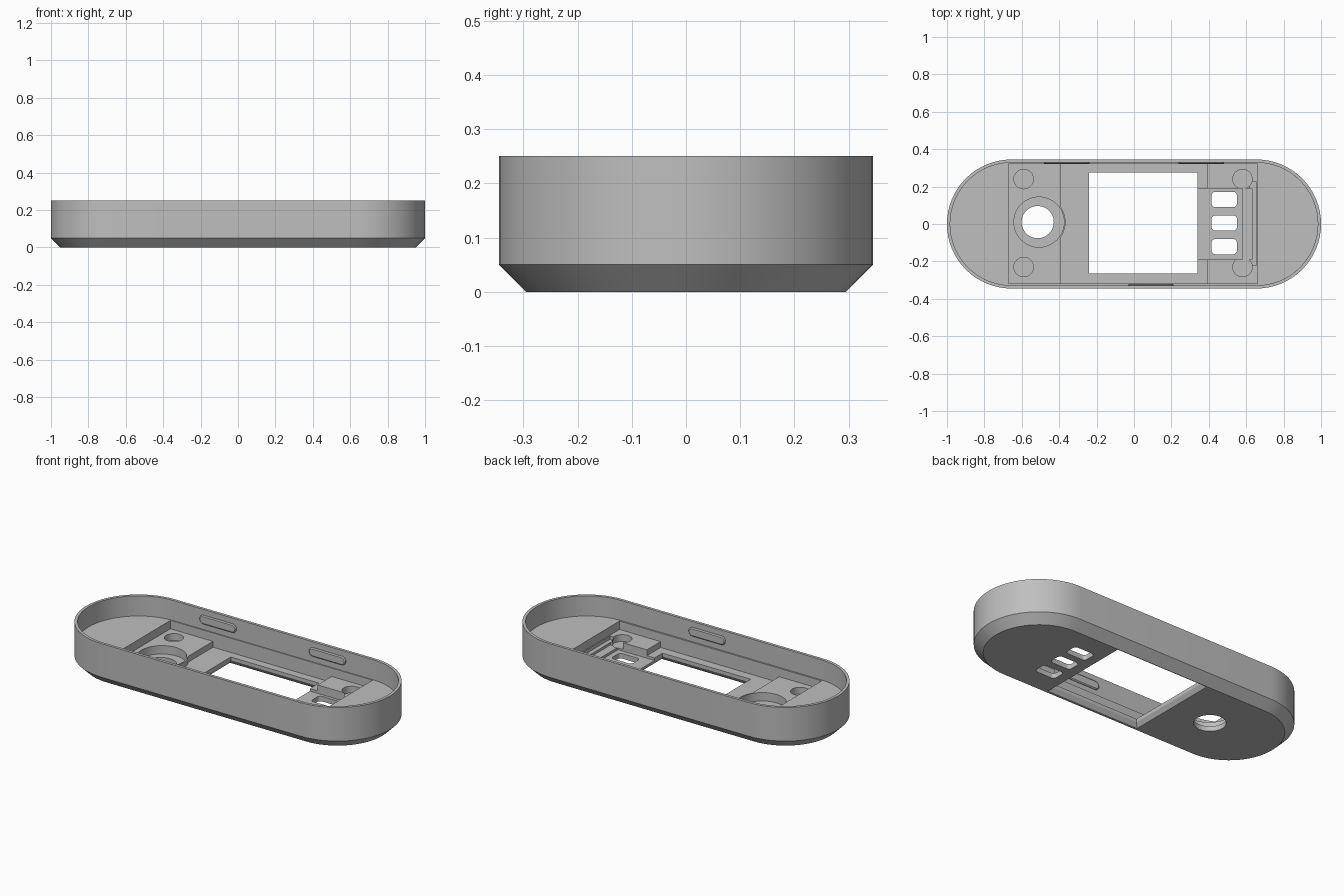
import bpy, bmesh, math
from mathutils import Matrix

cube = bpy.data.objects.get("Cube")
if cube:
    bpy.data.objects.remove(cube, do_unlink=True)

grey = bpy.data.materials.new("plain_grey")
grey.use_nodes = True
COLOUR = (0.52, 0.52, 0.52, 1)
grey.diffuse_color = COLOUR
grey.node_tree.nodes["Principled BSDF"].inputs["Base Color"].default_value = COLOUR


def capsule(half, r, steps=32):
    """Outline of two half circles joined by straight sides along x."""
    pts = []
    for cx, start in ((half, -math.pi / 2), (-half, math.pi / 2)):
        for i in range(steps + 1):
            a = start + math.pi * i / steps
            pts.append((cx + r * math.cos(a), r * math.sin(a)))
    return pts


def circle(x, y, r, n=48):
    return [(x + r * math.cos(2 * math.pi * i / n), y + r * math.sin(2 * math.pi * i / n))
            for i in range(n)]


def rect(x0, x1, y0, y1):
    return [(x0, y0), (x1, y0), (x1, y1), (x0, y1)]


def rounded(x0, x1, y0, y1, r, n=6):
    pts = []
    corners = ((x1 - r, y0 + r), (x1 - r, y1 - r), (x0 + r, y1 - r), (x0 + r, y0 + r))
    for k, (cx, cy) in enumerate(corners):
        for i in range(n + 1):
            a = math.pi / 2 * (k - 1 + i / n)
            pts.append((cx + r * math.cos(a), cy + r * math.sin(a)))
    return pts


def loft(name, layers, matrix=None):
    """Closed solid through (outline, z) layers of equal point count."""
    bm = bmesh.new()
    rings = [[bm.verts.new((x, y, z)) for x, y in pts] for pts, z in layers]
    n = len(rings[0])
    for a, b in zip(rings, rings[1:]):
        for i in range(n):
            j = (i + 1) % n
            bm.faces.new((a[i], a[j], b[j], b[i]))
    bm.faces.new(rings[0][::-1])
    bm.faces.new(rings[-1])
    bmesh.ops.recalc_face_normals(bm, faces=bm.faces)
    if matrix:
        bm.transform(matrix)
    mesh = bpy.data.meshes.new(name)
    bm.to_mesh(mesh)
    bm.free()
    mesh.materials.append(grey)
    obj = bpy.data.objects.new(name, mesh)
    bpy.context.collection.objects.link(obj)
    return obj


def select(obj):
    bpy.ops.object.select_all(action='DESELECT')
    obj.select_set(True)
    bpy.context.view_layer.objects.active = obj


def combine(body, tool, operation='DIFFERENCE'):
    tool.hide_render = True
    mod = body.modifiers.new("shape", 'BOOLEAN')
    mod.operation = operation
    mod.solver = 'EXACT'
    mod.object = tool
    select(body)
    bpy.ops.object.modifier_apply(modifier=mod.name)
    bpy.data.objects.remove(tool, do_unlink=True)


def cut(body, outline, z0, z1=0.3):
    combine(body, loft("cutter", [(outline, z0), (outline, z1)]))


HALF = 0.655
END, PAD, FLOOR, LOW = 0.13, 0.08, 0.045, 0.03
CY = 0.005

# Outer shell with chamfered underside
case = loft("case_body", [(capsule(HALF, 0.295), 0), (capsule(HALF, 0.345), 0.05),
                          (capsule(HALF, 0.345), 0.25)])

# Stepped interior: end shelves, mounting pads, window floor, slot pocket
cut(case, capsule(HALF, 0.328), END)
cut(case, rect(-0.67, 0.66, -0.318, 0.322), PAD)
cut(case, rect(-0.39, 0.39, -0.3181, 0.3221), FLOOR)
cut(case, rect(0.34, 0.58, -0.19, 0.19), LOW)
cut(case, rect(0.57, 0.63, -0.19, 0.19), FLOOR)
cut(case, rect(0.62, 0.655, -0.22, 0.225), 0.06)

# Round seat with a thin collar and a through hole
seat = circle(-0.508, 0.01, 0.142)
combine(case, loft("collar", [(seat, 0.02), (seat, PAD - 0.0005)]), 'UNION')
cut(case, circle(-0.508, 0.01, 0.134), LOW)
cut(case, circle(-0.515, 0.01, 0.086), -0.1)

# Screw holes in the pads
for x in (-0.59, 0.58):
    for side in (-1, 1):
        cut(case, circle(x, CY + side * 0.235, 0.052, 32), 0.04)

# Main window, flared towards the underside
def window(grow):
    return rect(-0.24 - grow, 0.34 + grow, CY - 0.27 - grow, CY + 0.27 + grow)

combine(case, loft("window_cutter", [(window(0.03), -0.02), (window(0), 0.025),
                                     (window(0), 0.3)]))

# Three rounded slots
for i in (-1, 0, 1):
    y = CY + i * 0.126
    cut(case, rounded(0.415, 0.55, y - 0.041, y + 0.041, 0.02), -0.1)

select(case)
bpy.ops.object.shade_smooth_by_angle(angle=math.radians(30))

# Snap ridges on the inner side walls
for name, x, side in (("back_right_ridge", -0.36, 1), ("back_left_ridge", 0.36, 1),
                      ("front_ridge", 0.09, -1)):
    place = Matrix.Translation((x, side * 0.331, 0.19)) @ Matrix.Rotation(side * math.pi / 2, 4, 'X')
    ridge = loft(name, [(capsule(0.095, 0.026, 12), 0), (capsule(0.095, 0.026, 12), 0.006),
                        (capsule(0.095, 0.02, 12), 0.011)], place)
    select(ridge)
    bpy.ops.object.shade_smooth_by_angle(angle=math.radians(30))
